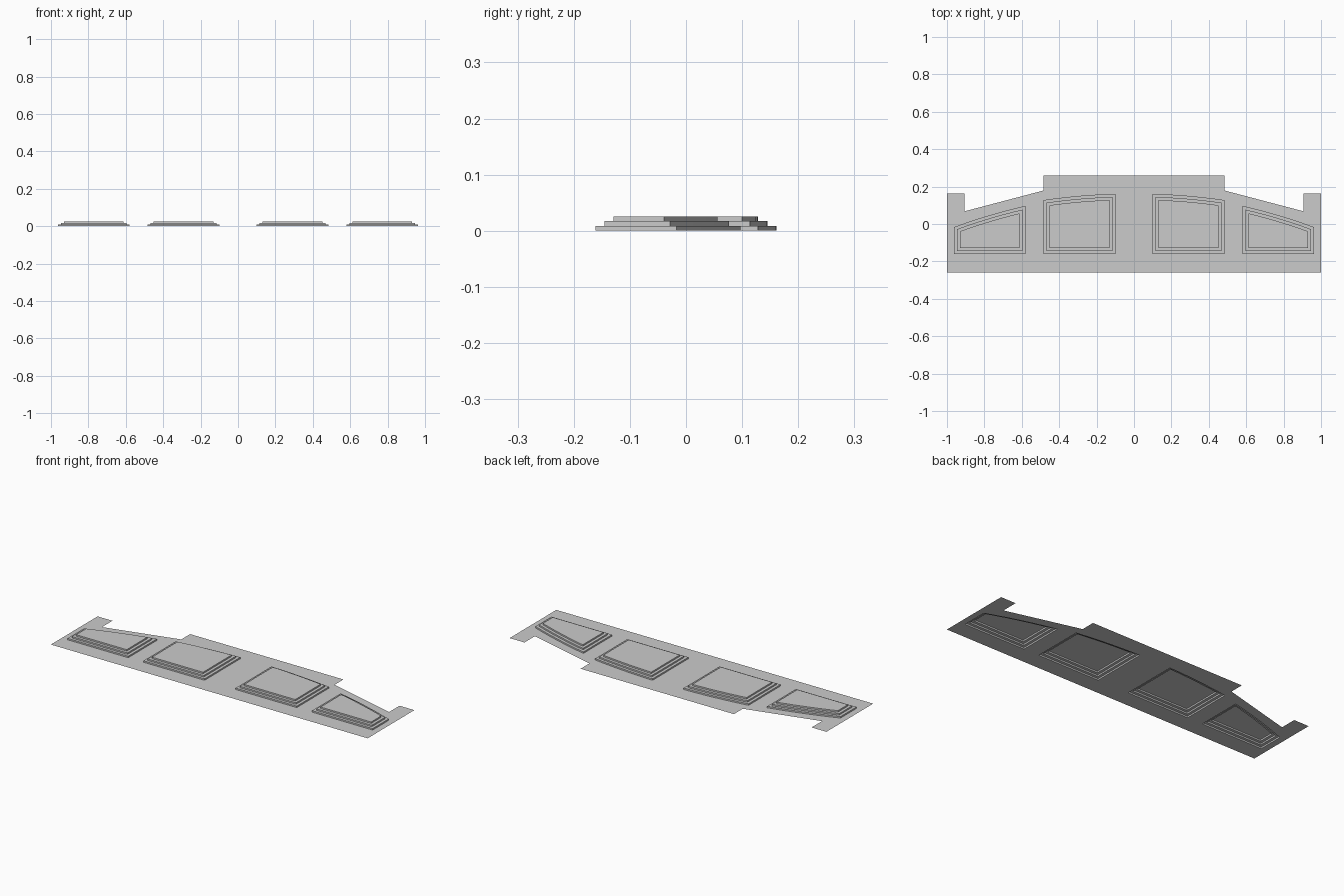
import bpy, bmesh
from mathutils import Vector

if "Cube" in bpy.data.objects:
    bpy.data.objects.remove(bpy.data.objects["Cube"])

INSET, STEP = 0.016, 0.0085


def arched(x0, x1, y0, y1, base=-0.1616, n=6):
    """Counter-clockwise panel profile with a top falling away along a parabola."""
    pts = [(x0, base), (x1, base)]
    for i in range(n + 1):
        x = x1 + (x0 - x1) * i / n
        pts.append((x, y0 - (y0 - y1) * (x * x - x0 * x0) / (x1 * x1 - x0 * x0)))
    return [Vector(p) for p in pts]


def inset(pts, d):
    """Mitred inward offset of a counter-clockwise profile."""
    out = []
    for i, p in enumerate(pts):
        a = (p - pts[i - 1]).normalized()
        b = (pts[(i + 1) % len(pts)] - p).normalized()
        na, nb = Vector((-a.y, a.x)), Vector((-b.y, b.x))
        out.append(p + (na + nb) * d / (1 + na.dot(nb)))
    return out


def mirrored(pts):
    return [Vector((-p.x, p.y)) for p in reversed(pts)]


def finish(name, bm):
    mesh = bpy.data.meshes.new(name)
    bm.to_mesh(mesh)
    bm.free()
    ob = bpy.data.objects.new(name, mesh)
    bpy.context.collection.objects.link(ob)


def stepped_panel(name, pts):
    """Open-bottomed shell rising in three steps."""
    bm = bmesh.new()
    rings = []
    for k in range(3):
        for z in (k * STEP, (k + 1) * STEP):
            rings.append([bm.verts.new((p.x, p.y, z)) for p in inset(pts, k * INSET)])
    n = len(pts)
    for lo, hi in zip(rings, rings[1:]):
        for i in range(n):
            j = (i + 1) % n
            bm.faces.new((lo[i], lo[j], hi[j], hi[i]))
    bm.faces.new(rings[-1])
    finish(name, bm)


inner = arched(0.098, 0.484, 0.1616, 0.128)
outer = arched(0.580, 0.963, 0.097, -0.017)
panels = {
    "inner_panel_right": inner, "inner_panel_left": mirrored(inner),
    "outer_panel_right": outer, "outer_panel_left": mirrored(outer),
}
for name, pts in panels.items():
    stepped_panel(name, pts)

# flat backing sheet with an opening under each panel
half = [Vector(p) for p in [(1, -0.259), (1, 0.162), (0.906, 0.162), (0.906, 0.068),
                            (0.484, 0.179), (0.484, 0.259)]]
bm = bmesh.new()
for loop in [half + mirrored(half)] + list(panels.values()):
    vs = [bm.verts.new((p.x, p.y, 0)) for p in loop]
    for i, v in enumerate(vs):
        bm.edges.new((vs[i - 1], v))
bmesh.ops.triangle_fill(bm, edges=bm.edges[:], use_beauty=True, normal=(0, 0, 1))
for f in bm.faces:
    f.normal_update()
    if f.normal.z < 0:
        f.normal_flip()
finish("backing_sheet", bm)
